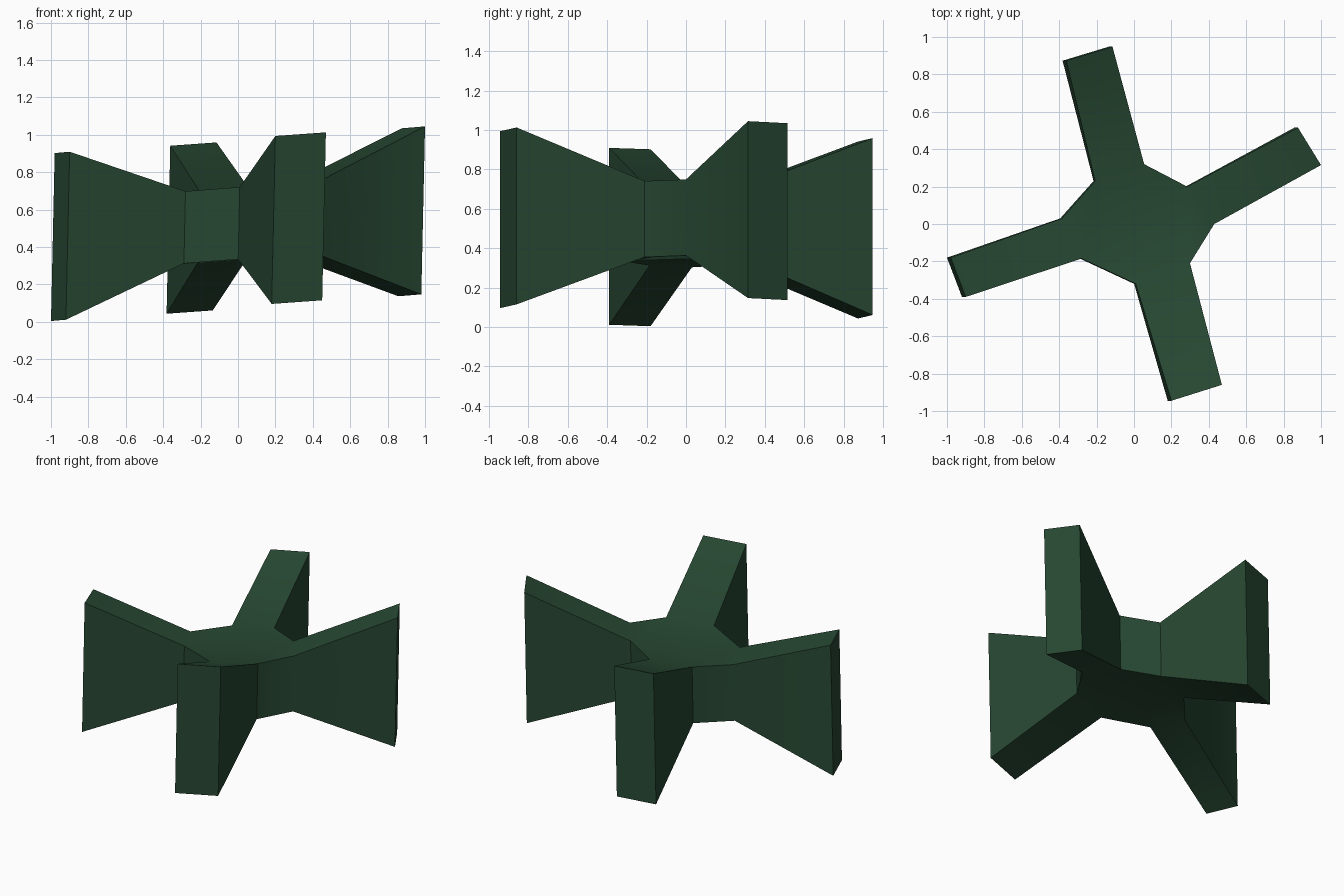
import bpy, bmesh

if "Cube" in bpy.data.objects:
    bpy.data.objects.remove(bpy.data.objects["Cube"])

# one dark green colour
green = bpy.data.materials.new("dark green")
green.diffuse_color = (0.020, 0.064, 0.032, 1)
green.use_nodes = True
green.node_tree.nodes["Principled BSDF"].inputs["Base Color"].default_value = green.diffuse_color

HUB_HALF, TIP_HALF = 0.193, 0.449

# plan of each arm: two hub corners, then the two tip corners (counter-clockwise order)
ARMS = [
    ((0.425, 0.0), (0.28, 0.20), (0.99, 0.315), (0.867, 0.515)),        # right
    ((0.05, 0.32), (-0.212, 0.23), (-0.125, 0.948), (-0.372, 0.873)),   # back
    ((-0.39, 0.03), (-0.285, -0.185), (-0.99, -0.18), (-0.91, -0.39)),  # left
    ((0.005, -0.32), (0.295, -0.21), (0.19, -0.945), (0.46, -0.86)),    # front
]

bm = bmesh.new()


def column(p, half):
    """Bottom and top vertex above a plan point, following the slight tilt."""
    x, y = p
    mid = 0.525 + 0.0736 * x - 0.006 * y
    return [bm.verts.new((x + 0.022 * s * half, y, mid + s * half)) for s in (-1, 1)]


def wall(a, b):
    bm.faces.new((a[0], b[0], b[1], a[1]))


# flared arms
hub = []
for in_a, in_b, out_a, out_b in ARMS:
    a, b = column(in_a, HUB_HALF), column(in_b, HUB_HALF)
    c, d = column(out_a, TIP_HALF), column(out_b, TIP_HALF)
    wall(a, c)
    wall(c, d)
    wall(d, b)
    bm.faces.new((a[1], c[1], d[1], b[1]))
    bm.faces.new((a[0], b[0], d[0], c[0]))
    hub += [a, b]

# hub walls between the arms, top and bottom caps
for i in range(1, 8, 2):
    wall(hub[i], hub[(i + 1) % 8])
bm.faces.new([v[1] for v in hub])
bm.faces.new([v[0] for v in reversed(hub)])
bmesh.ops.recalc_face_normals(bm, faces=bm.faces)

mesh = bpy.data.meshes.new("four_arm_hub")
bm.to_mesh(mesh)
bm.free()
mesh.materials.append(green)
obj = bpy.data.objects.new("four_arm_hub", mesh)
bpy.context.collection.objects.link(obj)

# soft shading over the shallow bends, sharp corners elsewhere
bpy.context.view_layer.objects.active = obj
obj.select_set(True)
bpy.ops.object.shade_smooth_by_angle(angle=0.5236)
